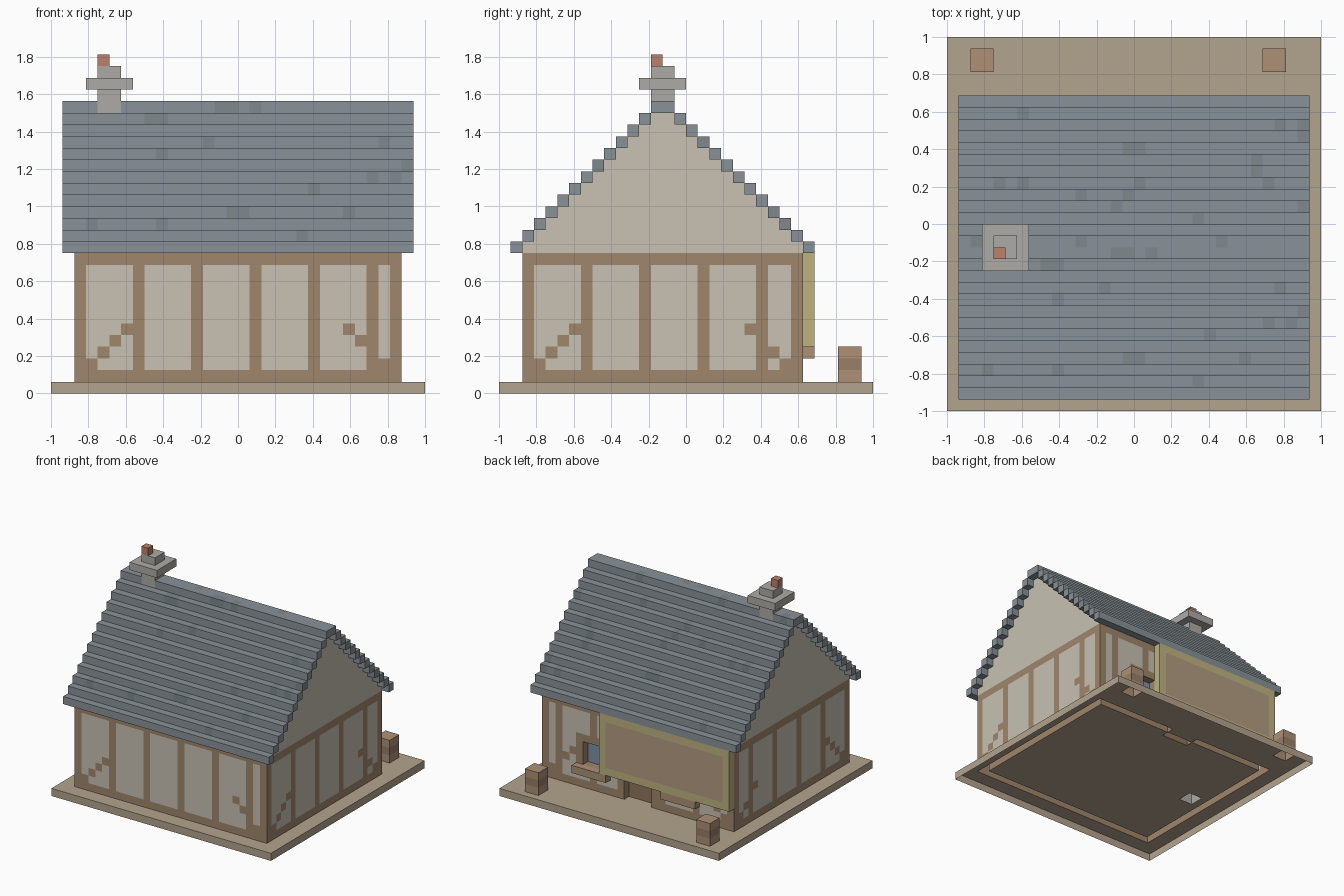
import bpy, random
from mathutils import Vector

if "Cube" in bpy.data.objects:
    bpy.data.objects.remove(bpy.data.objects["Cube"])

# Blocky cottage on a 1/16-unit grid; cells map to a part name,
# and each part is meshed from its exposed cell faces only.
U = 1 / 16
COLOURS = {
    "ground_slab": (0.45, 0.37, 0.27), "timber_frame": (0.35, 0.24, 0.15),
    "plaster_walls": (0.58, 0.54, 0.45), "roof_slates": (0.25, 0.29, 0.32),
    "roof_slates_weathered": (0.21, 0.25, 0.27), "chimney_stone": (0.42, 0.41, 0.38),
    "chimney_pot": (0.50, 0.22, 0.15), "window_glass": (0.20, 0.28, 0.38),
    "window_sills": (0.42, 0.28, 0.18), "door": (0.28, 0.18, 0.11),
    "sign_border": (0.52, 0.45, 0.22), "sign_board": (0.45, 0.33, 0.22),
    "barrels": (0.42, 0.28, 0.18), "barrel_bands": (0.32, 0.21, 0.14),
}
cells = {}


def fill(part, x, y, z):
    """Fill a half-open box of cells; part None carves it away."""
    for i in range(*x):
        for j in range(*y):
            for k in range(*z):
                if part:
                    cells[i, j, k] = part
                else:
                    cells.pop((i, j, k), None)


def wall_part(t, z, end):
    """Timber or plaster at distance t along a wall whose last cell is end."""
    post = t == end or (t + 14) % 5 == 0
    beam = z in (1, 11)
    brace = 2 <= z <= 5 and (t == z - 15 or t == end + 1 - z)
    return "timber_frame" if post or beam or brace else "plaster_walls"


# ground slab
fill("ground_slab", (-16, 16), (-16, 16), (0, 1))

# half-timbered walls
for z in range(1, 12):
    for x in range(-14, 14):
        for y in (-14, 9):
            cells[x, y, z] = wall_part(x, z, 13)
    for y in range(-14, 10):
        for x in (-14, 13):
            cells[x, y, z] = wall_part(y, z, 9)

# gables and stepped slate roof
random.seed(4)
for n in range(13):
    z = 12 + n
    for x in (-14, 13):
        fill("plaster_walls", (x, x + 1), (-14 + n, 10 - n), (z, z + 1))
    for y in (-15 + n, 10 - n):
        for x in range(-15, 15):
            worn = random.random() < 0.04
            cells[x, y, z] = "roof_slates_weathered" if worn else "roof_slates"

# chimney: stack down to the floor, wide cap, pot
fill("chimney_stone", (-12, -10), (-3, -1), (1, 28))
fill("chimney_stone", (-13, -9), (-4, 0), (26, 27))
fill("chimney_pot", (-12, -11), (-3, -2), (28, 29))

# back windows: frame, opening, recessed glass, sill
for x in (-9, 4):
    fill("timber_frame", (x, x + 5), (9, 10), (3, 8))
    fill(None, (x + 1, x + 4), (9, 10), (4, 7))
    fill("window_glass", (x + 1, x + 4), (8, 9), (4, 7))
    fill("window_sills", (x, x + 5), (10, 11), (3, 4))

# recessed back door
fill("timber_frame", (-3, 3), (9, 10), (1, 10))
fill(None, (-2, 2), (9, 10), (1, 9))
fill("door", (-2, 2), (8, 9), (1, 9))

# blank hanging sign board with border
fill("sign_border", (-14, 5), (10, 11), (4, 12))
fill("sign_board", (-13, 4), (10, 11), (5, 11))

# barrels on the back corners
for x in (-14, 11):
    fill("barrels", (x, x + 2), (13, 15), (1, 4))
    fill("barrel_bands", (x, x + 2), (13, 15), (2, 3))


def build(part, colour):
    """Mesh one part from faces that border empty space (no underside)."""
    index, verts, faces = {}, [], []
    for cell in [c for c, p in cells.items() if p == part]:
        for axis in range(3):
            for side in (0, 1):
                near = list(cell)
                near[axis] += 2 * side - 1
                if tuple(near) in cells or near[2] < 0:
                    continue
                face = []
                for a, b in ((0, 0), (1, 0), (1, 1), (0, 1)):
                    p = list(cell)
                    p[axis] += side
                    p[(axis + 1) % 3] += a
                    p[(axis + 2) % 3] += b
                    key = tuple(p)
                    if key not in index:
                        index[key] = len(verts)
                        verts.append(Vector(key) * U)
                    face.append(index[key])
                faces.append(face if side else face[::-1])
    mesh = bpy.data.meshes.new(part)
    mesh.from_pydata(verts, [], faces)
    mat = bpy.data.materials.new(part)
    mat.diffuse_color = (*colour, 1)
    mat.use_nodes = True
    mat.node_tree.nodes["Principled BSDF"].inputs["Base Color"].default_value = mat.diffuse_color
    mesh.materials.append(mat)
    bpy.context.collection.objects.link(bpy.data.objects.new(part, mesh))


for name, rgb in COLOURS.items():
    build(name, rgb)
